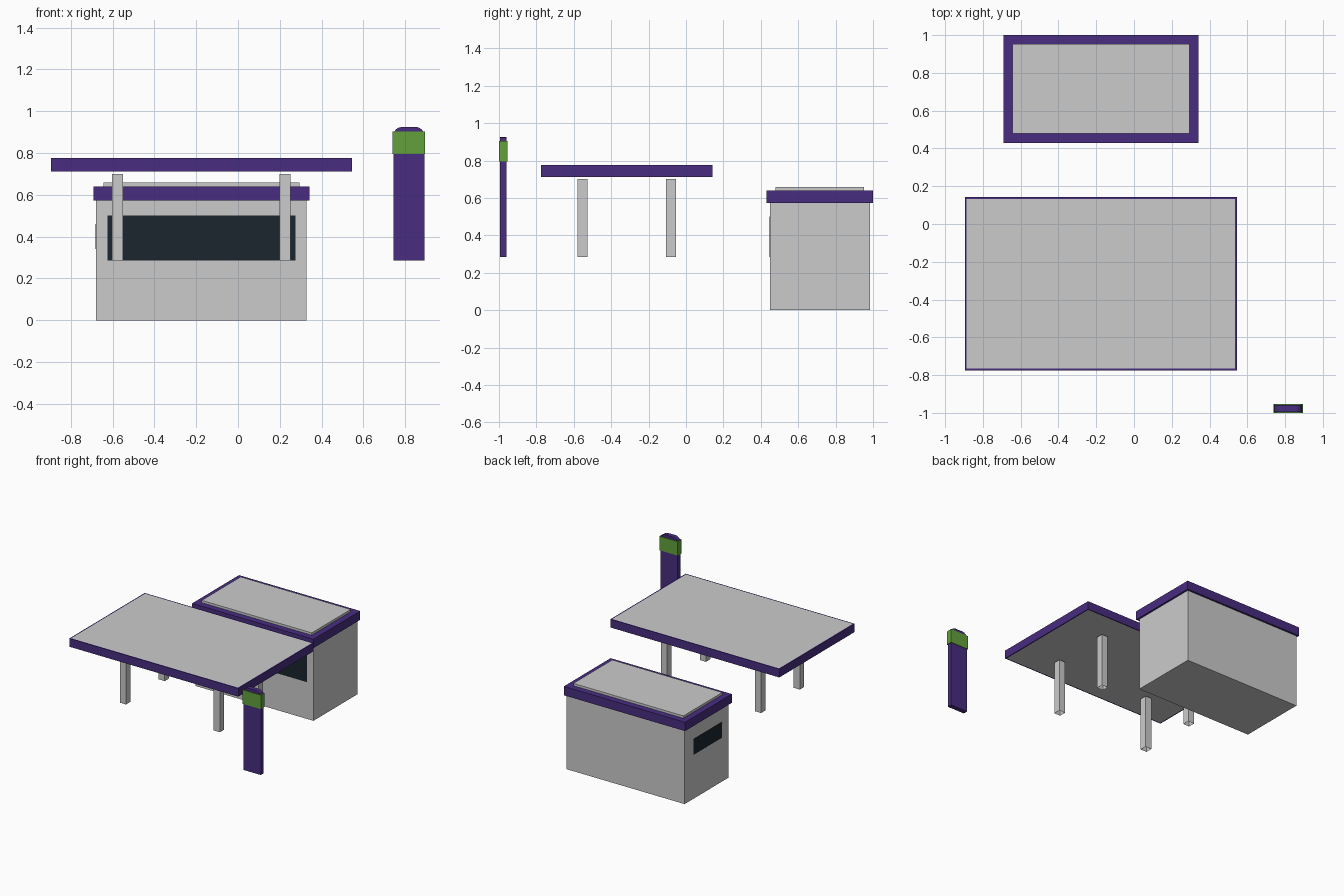
import bpy, bmesh, math

if "Cube" in bpy.data.objects:
    bpy.data.objects.remove(bpy.data.objects["Cube"])


def material(name, rgb):
    m = bpy.data.materials.new(name)
    m.diffuse_color = (*rgb, 1)
    m.use_nodes = True
    m.node_tree.nodes["Principled BSDF"].inputs["Base Color"].default_value = m.diffuse_color
    return m


PURPLE = material("purple", (0.065, 0.026, 0.216))
GREEN = material("green", (0.122, 0.352, 0.045))
GLASS = material("dark_glass", (0.011, 0.019, 0.027))


def finish(name, bm, mat=None):
    bmesh.ops.recalc_face_normals(bm, faces=bm.faces[:])
    mesh = bpy.data.meshes.new(name)
    bm.to_mesh(mesh)
    bm.free()
    if mat:
        mesh.materials.append(mat)
    ob = bpy.data.objects.new(name, mesh)
    bpy.context.collection.objects.link(ob)
    return ob


def box(name, x, y, z, mat=None, open_bottom=False):
    bm = bmesh.new()
    bmesh.ops.create_cube(bm, size=1)
    for v in bm.verts:
        v.co = [r[0] if c < 0 else r[1] for c, r in zip(v.co, (x, y, z))]
    if open_bottom:
        bm.faces.ensure_lookup_table()
        low = min(bm.faces, key=lambda f: f.calc_center_median().z)
        bmesh.ops.delete(bm, geom=[low], context='FACES_ONLY')
    return finish(name, bm, mat)


def frame(name, x, y, z, width, mat):
    """Rectangular ring, open through the middle."""
    bm = bmesh.new()
    loops = []
    for inset, h in ((0, z[0]), (0, z[1]), (width, z[1]), (width, z[0])):
        x0, x1, y0, y1 = x[0] + inset, x[1] - inset, y[0] + inset, y[1] - inset
        loops.append([bm.verts.new((px, py, h)) for px, py in
                      ((x0, y0), (x1, y0), (x1, y1), (x0, y1))])
    for i in range(4):
        a, b = loops[i], loops[(i + 1) % 4]
        for j in range(4):
            k = (j + 1) % 4
            bm.faces.new((a[j], a[k], b[k], b[j]))
    return finish(name, bm, mat)


# Shop building with fascia, raised roof panel and windows
box("shop_walls", (-0.678, 0.328), (0.45, 0.985), (0, 0.60))
frame("shop_fascia", (-0.692, 0.342), (0.43, 1.0), (0.572, 0.64), 0.048, PURPLE)
box("shop_roof", (-0.644, 0.294), (0.478, 0.952), (0.60, 0.658))
box("front_window", (-0.625, 0.275), (0.447, 0.451), (0.285, 0.50), GLASS)
box("side_window", (-0.681, -0.677), (0.535, 0.88), (0.34, 0.46), GLASS)

# Canopy slab with thin coloured rim
cx, cy, cz, rim = (-0.895, 0.545), (-0.775, 0.142), (0.712, 0.776), 0.009
frame("canopy_rim", cx, cy, cz, rim, PURPLE)
box("canopy_slab", (cx[0] + rim, cx[1] - rim), (cy[0] + rim, cy[1] - rim), cz)

# Four canopy posts
for sx, x in (("left", -0.602), ("right", 0.198)):
    for sy, y in (("front", -0.58), ("back", -0.108)):
        box(f"{sy}_{sx}_post", (x, x + 0.053), (y, y + 0.054), (0.285, 0.70),
            open_bottom=True)

# Roadside sign: slab with rounded top corners
x0, x1, z0, z1, r = 0.743, 0.891, 0.285, 0.925, 0.042
profile = [(x0, z0), (x1, z0)]
for centre, start in ((x1 - r, 0), (x0 + r, 90)):
    for i in range(5):
        a = math.radians(start + i * 22.5)
        profile.append((centre + r * math.cos(a), z1 - r + r * math.sin(a)))
bm = bmesh.new()
face = bm.faces.new([bm.verts.new((x, -0.995, z)) for x, z in profile])
ext = bmesh.ops.extrude_face_region(bm, geom=[face], use_keep_orig=True)
bmesh.ops.translate(bm, vec=(0, 0.036, 0),
                    verts=[g for g in ext["geom"] if isinstance(g, bmesh.types.BMVert)])
finish("sign_body", bm, PURPLE)

# Green band wrapped round the sign
frame("sign_band", (0.739, 0.895), (-1.0, -0.954), (0.795, 0.903), 0.005, GREEN)
